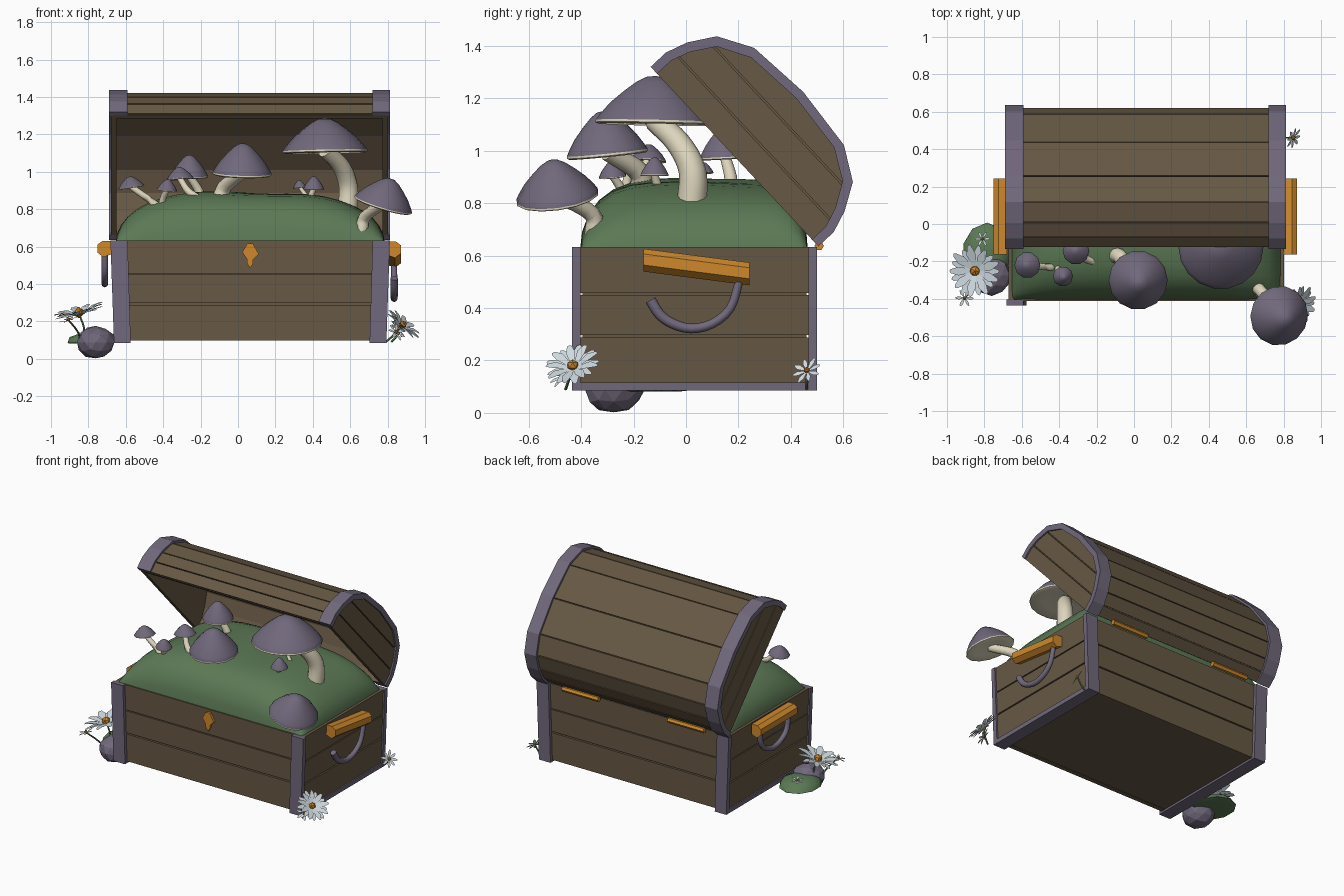
import bpy, bmesh, math, random
from mathutils import Vector, Matrix, noise

if "Cube" in bpy.data.objects:
    bpy.data.objects.remove(bpy.data.objects["Cube"])

random.seed(3)

def mat(name, r, g, b):
    m = bpy.data.materials.new(name)
    m.diffuse_color = (r, g, b, 1)
    m.use_nodes = True
    m.node_tree.nodes["Principled BSDF"].inputs["Base Color"].default_value = m.diffuse_color
    return m

WOOD = mat("brown wood", .135, .098, .058)
IRON = mat("purple grey", .165, .14, .2)
MOSS = mat("moss green", .105, .19, .09)
GOLD = mat("gold", .62, .25, .025)
CREAM = mat("cream", .72, .66, .5)
PETAL = mat("pale petal", .62, .7, .74)

def mesh(name, verts, faces, mats, idx=None, smooth=None, recalc=True):
    me = bpy.data.meshes.new(name)
    me.from_pydata([tuple(v) for v in verts], [], faces)
    for m in mats:
        me.materials.append(m)
    if idx:
        me.polygons.foreach_set("material_index", idx)
    if recalc:
        bm = bmesh.new()
        bm.from_mesh(me)
        bmesh.ops.recalc_face_normals(bm, faces=bm.faces)
        bm.to_mesh(me)
        bm.free()
    if smooth:
        me.shade_smooth()
        me.set_sharp_from_angle(angle=math.radians(smooth))
    ob = bpy.data.objects.new(name, me)
    bpy.context.collection.objects.link(ob)
    return ob

def prisms(name, pairs, m):
    """each pair is two matching end loops of a solid"""
    vs, fs = [], []
    for a, b in pairs:
        o, n = len(vs), len(a)
        vs += list(a) + list(b)
        fs += [tuple(range(o, o + n)), tuple(range(o + n, o + 2 * n))]
        fs += [(o + i, o + (i + 1) % n, o + n + (i + 1) % n, o + n + i) for i in range(n)]
    return mesh(name, vs, fs, [m])

CX = .065
def boxes(name, bs, m):
    def ring(b, z):  # chest narrows slightly downwards
        k = 1 - .025 * (.63 - z) / .54
        return [(CX + (x - CX) * k, y, z) for x, y in
                ((b[0], b[2]), (b[1], b[2]), (b[1], b[3]), (b[0], b[3]))]
    return prisms(name, [(ring(b, b[4]), ring(b, b[5])) for b in bs], m)

def sample(pts, n=5):
    P = [Vector(p) for p in pts]
    P = [2 * P[0] - P[1]] + P + [2 * P[-1] - P[-2]]
    out = []
    for i in range(1, len(P) - 2):
        a, b, c, d = P[i - 1:i + 3]
        for j in range(n):
            t = j / n
            out.append(.5 * (2 * b + (c - a) * t + (2 * a - 5 * b + 4 * c - d) * t * t
                             + (3 * b - a - 3 * c + d) * t ** 3))
    return out + [P[-2]]

def tube(name, pts, r0, r1, m, sides=10, n=4):
    P = sample(pts, n)
    vs, fs = [], []
    for i, p in enumerate(P):
        q = (P[min(i + 1, len(P) - 1)] - P[max(i - 1, 0)]).normalized()
        ref = Vector((1, 0, 0)) if abs(q.x) < .8 else Vector((0, 1, 0))
        u = q.cross(ref).normalized()
        w = q.cross(u)
        r = r0 + (r1 - r0) * i / (len(P) - 1)
        vs += [p + r * (u * math.cos(a) + w * math.sin(a))
               for a in (2 * math.pi * k / sides for k in range(sides))]
    for i in range(len(P) - 1):
        for k in range(sides):
            a, b = i * sides + k, i * sides + (k + 1) % sides
            fs.append((a, b, b + sides, a + sides))
    fs += [tuple(range(sides)), tuple(range(len(vs) - sides, len(vs)))]
    return mesh(name, vs, fs, [m], smooth=50)

# chest body: core, planks on four sides, end straps
boxes("chest_core", [(-.655, .785, -.395, .46, .1, .62)], WOOD)
rows = [(.098, .288), (.297, .45), (.457, .632)]
boxes("front_planks", [(-.6, .73, -.412, -.38, a, b) for a, b in rows], WOOD)
boxes("back_planks", [(-.6, .73, .45, .478, a, b) for a, b in rows], WOOD)
boxes("side_planks", [(x, x + .03, -.405, .47, a, b) for a, b in rows for x in (-.672, .772)], WOOD)
for side, x in (("left", -.682), ("right", .72)):
    boxes(side + "_strap", [(x, x + .092, -.435, -.403, .085, .632), (x, x + .092, .468, .5, .085, .632),
                            (x, x + .092, -.435, .5, .085, .115)], IRON)

# lid: profile in (u along the opening, v height), tilted open about the hinge
PROF = [(0, 0), (.0, .08), (.03, .165), (.09, .264), (.216, .335), (.47, .36),
        (.72, .338), (.85, .264), (.91, .165), (.937, .08), (.937, 0)]
def inset(d):
    return [(.468 + (u - .468) * (1 - d / .468), v * (1 - d / .36)) for u, v in PROF]
def lid(p, x):
    u, v = p
    return (x, .505 - .683 * u + .731 * v, .635 + .731 * u + .683 * v)
def arch(name, d0, d1, x0, x1, m, gap=0.0):
    a, b, pairs = inset(d0), inset(d1), []
    for i in range(len(a) - 1):
        mix = lambda p, q, t: (p[0] + (q[0] - p[0]) * t, p[1] + (q[1] - p[1]) * t)
        t = gap / math.dist(a[i], a[i + 1])
        quad = [mix(a[i], a[i + 1], t), mix(a[i], a[i + 1], 1 - t),
                mix(b[i], b[i + 1], 1 - t), mix(b[i], b[i + 1], t)]
        pairs.append(([lid(p, x0) for p in quad], [lid(p, x1) for p in quad]))
    return prisms(name, pairs, m)
def slab(poly, v0, v1):
    for lim, s in ((v0, 1), (v1, -1)):
        out = []
        for p, q in zip(poly, poly[1:] + poly[:1]):
            a, b = s * (p[1] - lim), s * (q[1] - lim)
            if a >= 0:
                out.append(p)
            if a * b < 0:
                t = a / (a - b)
                out.append((p[0] + (q[0] - p[0]) * t, p[1] + (q[1] - p[1]) * t))
        poly = out
    return poly
arch("lid_shell", .026, .05, -.66, .79, WOOD)
arch("lid_planks", .014, .028, -.6, .73, WOOD, .003)
arch("lid_left_band", 0, .036, -.69, -.59, IRON)
arch("lid_right_band", 0, .036, .72, .812, IRON)
for side, x, s in (("left", -.68, 1), ("right", .802, -1)):
    ends = [(inset(.03), x + s * .012, x + s * .03)]
    ends += [(slab(inset(.03), a, b), x, x + s * .014) for a, b in ((0, .1), (.107, .225), (.232, .4))]
    prisms("lid_%s_panel" % side, [([lid(p, a) for p in q], [lid(p, b) for p in q]) for q, a, b in ends], WOOD)

# gold hinges, lock plate, handle blocks and rings
def bar(name, prof, y0, y1, shear=0):
    return prisms(name, [([(x, y0, z - shear * y0) for x, z in prof], [(x, y1, z - shear * y1) for x, z in prof])], GOLD)
for x in (-.36, .46):
    ring = [(.508 + .018 * math.cos(k * math.pi / 3), .637 + .018 * math.sin(k * math.pi / 3)) for k in range(6)]
    prisms("hinge", [([(x - .14, y, z) for y, z in ring], [(x + .14, y, z) for y, z in ring])], GOLD)
lock = [(-.042, .57), (-.015, .615), (.015, .615), (.046, .56), (.016, .53), (.016, .51),
        (0, .485), (-.016, .51), (-.016, .53)]
bar("lock_plate", [(CX + x, z) for x, z in lock], -.428, -.41)
hexa = [(0, -.03), (.04, -.045), (.072, -.02), (.072, .022), (.045, .042), (0, .042)]
bar("right_handle_block", [(.8 + x, .563 + z) for x, z in hexa], -.163, .243, .13)
bar("left_handle_block", [(-.68 - x, .588 + z) for x, z in hexa], -.163, .243)
tube("right_handle_ring", [(.835, y, z) for y, z in
     ((-.135, .43), (-.1, .375), (-.05, .34), (.02, .322), (.1, .34), (.17, .4), (.205, .51))], .021, .016, IRON, 8, 3)
tube("left_handle_ring", [(-.712, y, z) for y, z in
     ((-.12, .57), (-.1, .47), (-.04, .42), (.04, .4), (.12, .42), (.18, .47), (.2, .57))], .018, .018, IRON, 8, 3)

# moss mound filling the chest
N, M = 22, 16
vs, fs = [], []
for j in range(M + 1):
    for i in range(N + 1):
        s = math.sin(math.pi / 2 * (2 * i / N - 1))
        t = math.sin(math.pi / 2 * (2 * j / M - 1))
        h = math.sqrt(max(0, (1 - abs(s) ** 3.2) * (1 - abs(t) ** (4 if t < 0 else 9))))
        x, y = CX + .72 * s, .03 + .435 * t
        vs.append((x, y, .615 + h * (.275 + .03 * noise.noise(Vector((x * 2.2, y * 2.2, 1))))))
for j in range(M):
    for i in range(N):
        a = j * (N + 1) + i
        fs.append((a, a + 1, a + N + 2, a + N + 1))
mesh("moss_mound", vs, fs, [MOSS], smooth=60, recalc=False)

# mushrooms
CAP = [(0, .04), (.6, .02), (.95, -.03), (1, .0), (1, .05), (.93, .17), (.76, .42),
       (.53, .67), (.32, .87), (.15, .98), (0, 1)]
def mushroom(name, c, r, h, axis, stem, sr, sides=14):
    rot = Vector((0, 0, 1)).rotation_difference(Vector(axis)).to_matrix()
    vs, fs, idx = [], [], []
    for a, z in CAP:
        for k in range(sides):
            t = 2 * math.pi * k / sides
            vs.append(Vector(c) + rot @ Vector((max(a, .002) * r * math.cos(t), max(a, .002) * r * math.sin(t), z * h)))
    for i in range(len(CAP) - 1):
        for k in range(sides):
            a, b = i * sides + k, i * sides + (k + 1) % sides
            fs.append((a, b, b + sides, a + sides))
            idx.append(1 if i < 4 else 0)
    fs += [tuple(range(sides)), tuple(range(len(vs) - sides, len(vs)))]
    mesh(name + "_cap", vs, fs, [IRON, CREAM], idx + [1, 0], smooth=50)
    tube(name + "_stem", list(stem) + [Vector(c) + rot @ Vector((0, 0, .06 * h))], sr, sr * .72, CREAM)

mushroom("large_mushroom", (.465, -.12, 1.105), .228, .18, (-.02, .02, 1),
         [(.585, .02, .78), (.59, .025, .92), (.55, -.03, 1.03)], .058, 18)
mushroom("right_mushroom", (.775, -.49, .82), .16, .15, (.3, -.14, 1),
         [(.66, -.35, .68), (.68, -.36, .76)], .037)
mushroom("centre_mushroom", (.022, -.3, .985), .158, .167, (.03, -.1, 1),
         [(-.1, -.17, .84), (-.07, -.18, .92)], .046)
mushroom("back_mushroom", (-.26, .15, .97), .1, .12, (0, -.05, 1),
         [(-.2, .17, .85), (-.21, .17, .9)], .028)
mushroom("left_mushroom_a", (-.57, -.22, .915), .07, .06, (-.15, 0, 1),
         [(-.4, -.23, .79), (-.46, -.23, .84)], .022, 10)
mushroom("left_mushroom_b", (-.38, -.28, .9), .054, .06, (.1, -.1, 1),
         [(-.41, -.23, .81), (-.4, -.25, .86)], .02, 10)
mushroom("left_mushroom_c", (-.31, -.145, .96), .072, .065, (-.1, .05, 1),
         [(-.22, -.2, .86), (-.27, -.18, .9)], .022, 10)
mushroom("small_mushroom_a", (.405, -.12, .905), .056, .07, (0, 0, 1),
         [(.385, -.1, .84), (.39, -.11, .87)], .02, 10)
mushroom("small_mushroom_b", (.33, .07, .915), .035, .04, (-.1, 0, 1), [(.37, .06, .86), (.35, .065, .89)], .014, 8)

# rock and moss pad beside the chest
def blob(name, c, size, sub, m, jitter, flat=None, smooth=None):
    bm = bmesh.new()
    bmesh.ops.create_icosphere(bm, subdivisions=sub, radius=1)
    for v in bm.verts:
        v.co *= 1 + random.uniform(-jitter, jitter)
        if flat is not None:
            v.co.z = max(v.co.z, flat)
        v.co = Vector(c) + Vector(a * b for a, b in zip(v.co, size))
    bm.verts.index_update()
    vs, fs = [v.co.copy() for v in bm.verts], [[v.index for v in f.verts] for f in bm.faces]
    bm.free()
    return mesh(name, vs, fs, [m], smooth=smooth)
blob("rock", (-.76, -.275, .088), (.102, .112, .088), 2, IRON, .05)
blob("moss_pad", (-.785, -.15, .085), (.135, .155, .058), 2, MOSS, .03, -.05, 40)

# daisies: two rows of petals around a gold centre
def daisy(name, c, r, normal, root=None, petals=9):
    rot = Vector((0, 0, 1)).rotation_difference(Vector(normal)).to_matrix()
    vs, fs = [], []
    for row in range(2 if r > .08 else 1):
        for k in range(petals):
            t = 2 * math.pi * (k + row * .5) / petals
            R = r * random.uniform(.88, 1)
            o, lift = len(vs), r * (.12 + .16 * row)
            for d, w, z in ((.12, -.06, 0), (.62, -.17, lift * .7), (.93, -.08, lift * .8), (1, 0, lift * .7),
                            (.93, .08, lift * .8), (.62, .17, lift * .7), (.12, .06, 0)):
                vs.append(Vector(c) + rot @ Vector((R * (d * math.cos(t) - w * math.sin(t)),
                                                    R * (d * math.sin(t) + w * math.cos(t)), z)))
            fs.append(tuple(range(o, o + 7))[::-1][::-1])
    for f in list(fs):
        if (vs[f[1]] - vs[f[0]]).cross(vs[f[5]] - vs[f[0]]).dot(Vector(normal)) < 0:
            fs[fs.index(f)] = f[::-1]
    mesh(name + "_petals", vs, fs, [PETAL], recalc=False)
    blob(name + "_centre", Vector(c) + rot @ Vector((0, 0, r * .08)), [r * .2] * 3, 1, GOLD, 0)
    if root:
        tube(name + "_stem", [root, (Vector(root) + Vector(c)) / 2 + Vector((.01, 0, 0)), c], .006, .005, MOSS, 5, 3)

daisy("left_daisy", (-.848, -.25, .235), .148, (-.25, -.12, 1), (-.82, -.24, .1))
daisy("left_low_daisy", (-.905, -.395, .205), .055, (-.3, -.2, 1), (-.84, -.3, .1), 6)
daisy("moss_daisy", (-.81, -.08, .145), .045, (-.2, .15, 1), None, 6)
daisy("right_daisy", (.875, -.43, .175), .115, (.65, -.25, .72), (.82, -.46, .09))
daisy("right_low_daisy", (.845, -.47, .14), .058, (.5, -.6, .6), None, 7)
daisy("back_right_daisy", (.85, .462, .16), .062, (.75, -.35, .55), (.79, .46, .09), 8)
